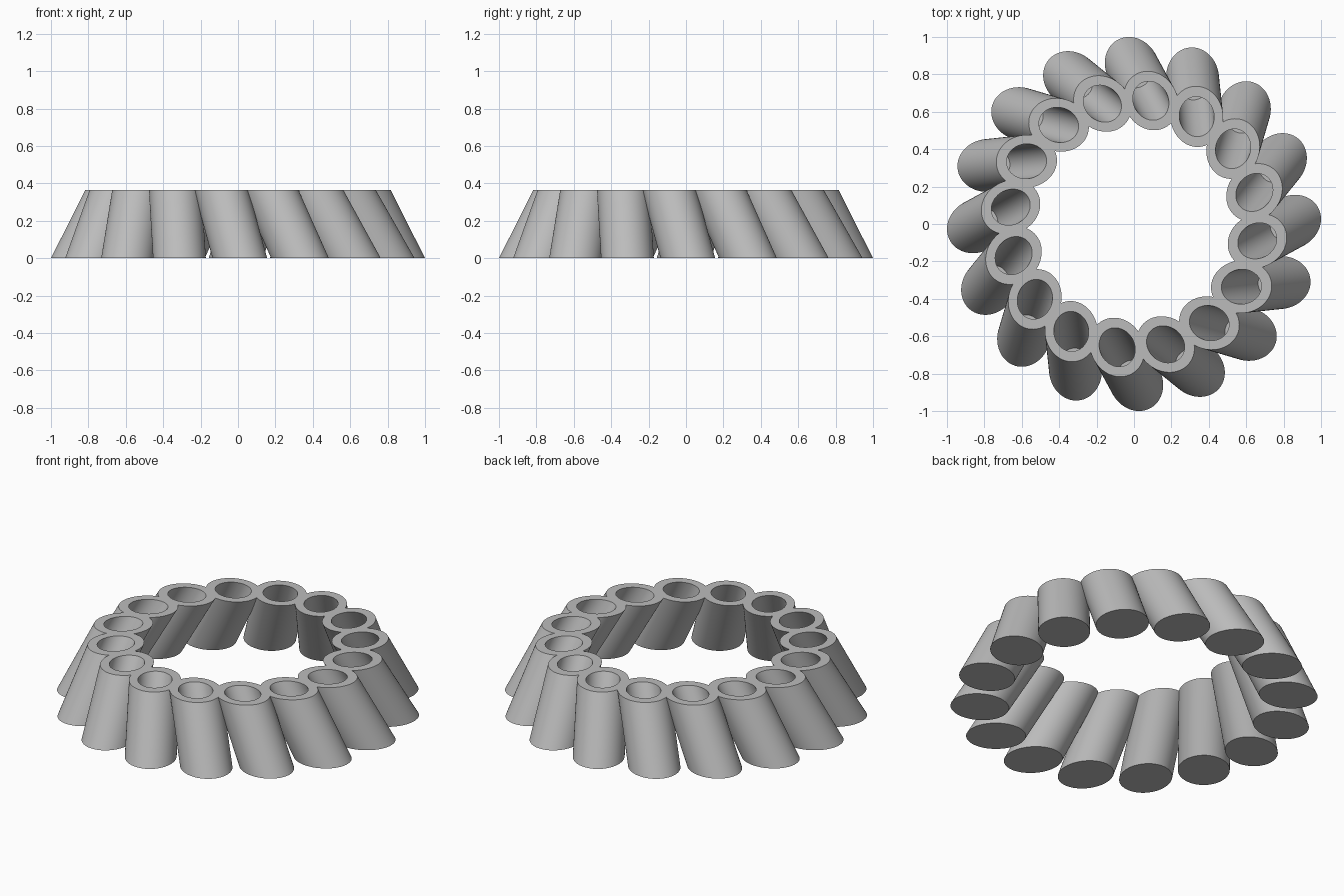
import bpy, bmesh, math
from mathutils import Vector

if "Cube" in bpy.data.objects:
    bpy.data.objects.remove(bpy.data.objects["Cube"], do_unlink=True)

COUNT = 16            # tubes in the ring
HEIGHT = 0.365
TOP_RADIUS = 0.665    # ring radius of the tube mouths
LEAN = Vector((0.168, 0.124, 0))   # outward and sideways shift from mouth to foot
OUTER, BORE = 0.141, 0.093
FLOOR = 0.02
SIDES = 64

grey = bpy.data.materials.new("grey")
grey.use_nodes = True
colour = (0.5, 0.5, 0.5, 1)
grey.diffuse_color = colour
grey.node_tree.nodes["Principled BSDF"].inputs["Base Color"].default_value = colour

along = LEAN.normalized()
across = Vector((-along.y, along.x, 0))
stretch = math.hypot(1, LEAN.length / HEIGHT)


def ring(bm, radius, z):
    """Level slice through a leaning round tube."""
    centre = Vector((TOP_RADIUS, 0, z)) + LEAN * (1 - z / HEIGHT)
    turns = [math.tau * i / SIDES for i in range(SIDES)]
    return [bm.verts.new(centre + radius * (along * stretch * math.cos(t) + across * math.sin(t)))
            for t in turns]


# One leaning tube with a blind bore, level at both ends
bm = bmesh.new()
rings = [ring(bm, OUTER, 0), ring(bm, OUTER, HEIGHT),
         ring(bm, BORE, HEIGHT), ring(bm, BORE, FLOOR)]
for a, b in zip(rings, rings[1:]):
    for i in range(SIDES):
        j = (i + 1) % SIDES
        bm.faces.new((a[i], a[j], b[j], b[i]))
bm.faces.new(rings[0][::-1])
bm.faces.new(rings[-1])
bmesh.ops.recalc_face_normals(bm, faces=bm.faces)
for face in bm.faces:
    face.smooth = True
for edge in bm.edges:
    edge.smooth = edge.calc_face_angle(0) < math.radians(30)
mesh = bpy.data.meshes.new("leaning_tube")
bm.to_mesh(mesh)
bm.free()
mesh.materials.append(grey)

# Repeat the tube around the ring
for k in range(COUNT):
    tube = bpy.data.objects.new(f"tube_{k + 1}", mesh)
    tube.rotation_euler.z = math.radians(-7.8) + math.tau * k / COUNT
    bpy.context.collection.objects.link(tube)
